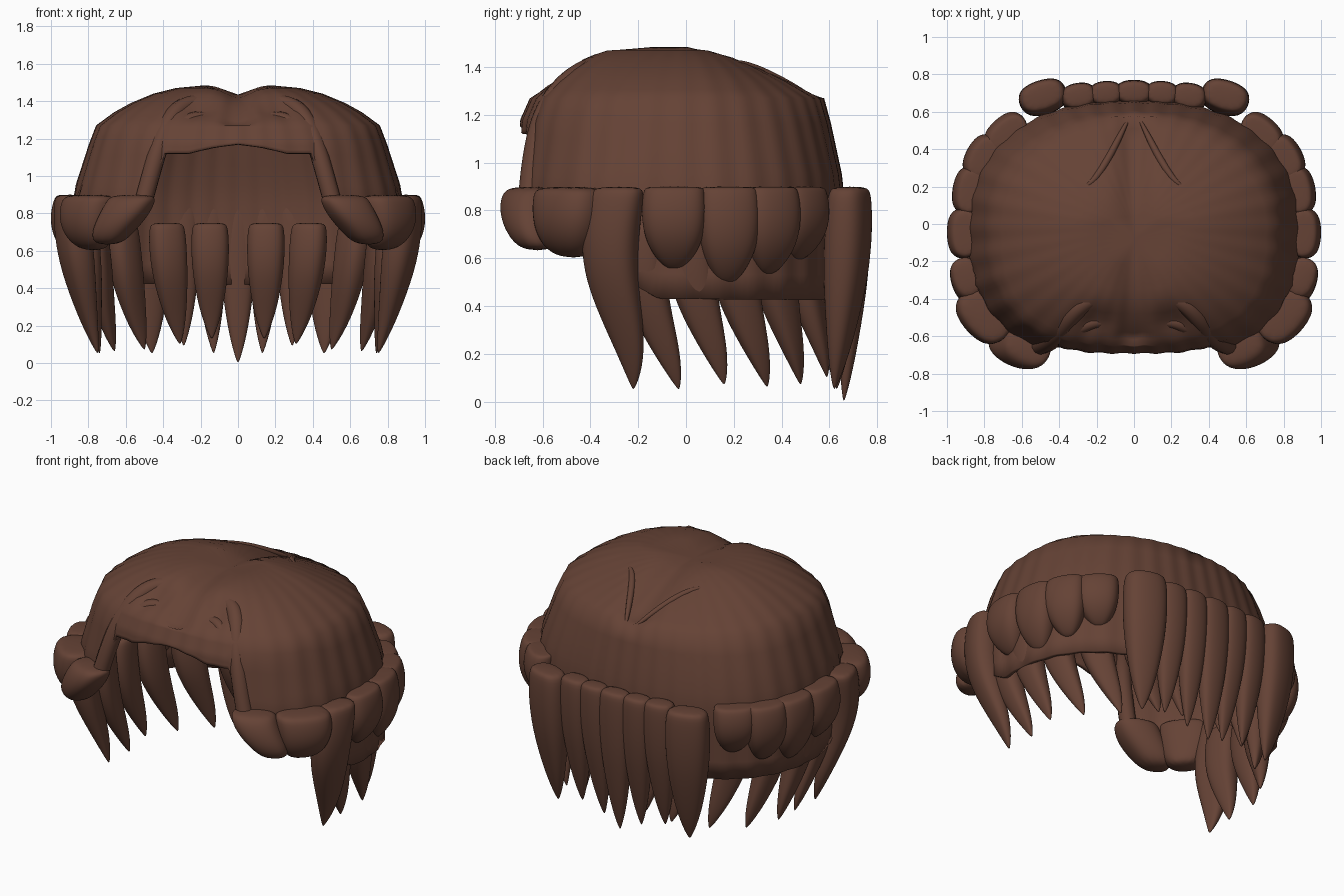
import bpy, bmesh, math
from mathutils import Vector

cube = bpy.data.objects.get("Cube")
if cube:
    bpy.data.objects.remove(cube, do_unlink=True)

BROWN = (0.13, 0.055, 0.036, 1)
hair = bpy.data.materials.new("brown_hair")
hair.use_nodes = True
hair.diffuse_color = BROWN
hair.node_tree.nodes["Principled BSDF"].inputs["Base Color"].default_value = BROWN
hair.node_tree.nodes["Principled BSDF"].inputs["Roughness"].default_value = 0.8


def finish(name, bm):
    bmesh.ops.recalc_face_normals(bm, faces=bm.faces)
    for f in bm.faces:
        f.smooth = True
    mesh = bpy.data.meshes.new(name)
    bm.to_mesh(mesh)
    bm.free()
    mesh.materials.append(hair)
    ob = bpy.data.objects.new(name, mesh)
    bpy.context.collection.objects.link(ob)
    return ob


def lerp_table(table, key):
    """Interpolate rows of (key, values...)."""
    for a, b in zip(table, table[1:]):
        if key <= b[0]:
            t = max(0, (key - a[0]) / (b[0] - a[0]))
            return [p + (q - p) * t for p, q in zip(a[1:], b[1:])]
    return list(table[-1][1:])


# Cap: height, half width, front depth, back depth, squareness of the back
RINGS = [(0.42, 0.89, 0.68, 0.68, 2.3), (0.9, 0.88, 0.70, 0.68, 2.35),
         (1.18, 0.79, 0.67, 0.62, 2.2), (1.27, 0.755, 0.63, 0.595, 2.1),
         (1.34, 0.66, 0.56, 0.46, 2.1), (1.39, 0.57, 0.50, 0.35, 2.1),
         (1.44, 0.45, 0.42, 0.23, 2.1), (1.47, 0.33, 0.33, 0.13, 2.1),
         (1.485, 0.18, 0.2, 0.06, 2)]
# Lower edge height by angle from the front, in degrees
HEM = [(0, 1.17), (12, 1.15), (22, 1.12), (32, 1.12), (37, 0.86),
       (66, 0.8), (76, 0.5), (84, 0.43), (180, 0.42)]
CENTRE_Y = -0.02
COLS = 216


def cap_point(ang, z):
    rx, front, back, square = lerp_table(RINGS, z)
    s, c = abs(math.sin(ang)), math.cos(ang)
    ry, n = (front, 2.7) if c > 0 else (back, square)
    r = ((s / rx) ** n + (abs(c) / ry) ** n) ** (-1 / n)
    r *= 1 + 0.005 * math.cos(36 * ang)
    x, y = r * math.sin(ang), CENTRE_Y - r * c
    # Parting valley, and a hollow under each front curl
    dip = 0.05 * math.exp(-(x / 0.09) ** 2) if z > 1.3 else 0
    dip += 0.04 * math.exp(-((abs(x) - 0.2) / 0.1) ** 2 - ((y + 0.52) / 0.07) ** 2)
    return Vector((x, y, z - dip))


bm = bmesh.new()
columns = []
for i in range(COLS):
    ang = 2 * math.pi * i / COLS
    deg = math.degrees(min(ang, 2 * math.pi - ang))
    hem = lerp_table(HEM, deg)[0]
    heights = [hem + (1.27 - hem) * k / 8 for k in range(9)]
    heights += [1.305, 1.34, 1.365, 1.39, 1.415, 1.44, 1.455, 1.47, 1.485]
    columns.append([bm.verts.new(cap_point(ang, z)) for z in heights])
apex = bm.verts.new((0, -0.08, 1.435))
for a, b in zip(columns, columns[1:] + columns[:1]):
    for k in range(len(a) - 1):
        bm.faces.new((a[k], b[k], b[k + 1], a[k + 1]))
    bm.faces.new((a[-1], b[-1], apex))
cap = finish("hair_cap", bm)
shell = cap.modifiers.new("thickness", 'SOLIDIFY')
shell.thickness = 0.025
shell.offset = -1


def power(v, p):
    return math.copysign(abs(v) ** p, v)


# Lock: stacked horizontal ovals (x, y, z, half width, half thickness)
def lock(name, rows, sides=12):
    bm = bmesh.new()
    rings = []
    for x, y, z, w, t in rows:
        # Face outward from the squarish plan of the cap
        out = Vector((power(x, 1.5) * 1.34, power(y, 1.5) * 2.5, 0)).normalized()
        along = Vector((-out.y, out.x, 0))
        turns = [2 * math.pi * k / sides for k in range(sides)]
        rings.append([bm.verts.new(Vector((x, y, z))
                      + along * w * 1.06 * power(math.cos(a), 0.8)
                      + out * t * 1.06 * power(math.sin(a), 0.8)) for a in turns])
    for a, b in zip(rings, rings[1:]):
        for k in range(sides):
            j = (k + 1) % sides
            bm.faces.new((a[k], a[j], b[j], b[k]))
    bm.faces.new(rings[0])
    bm.faces.new(rings[-1])
    ob = finish(name, bm)
    smooth = ob.modifiers.new("smooth", 'SUBSURF')
    smooth.levels = smooth.render_levels = 2


def pair(name, rows):
    lock("left_" + name, rows)
    lock("right_" + name, [(-r[0],) + tuple(r[1:]) for r in rows])


def short_lock(name, x, y, w, low, t=0.08):
    """Plump rounded lock that rolls under at its end."""
    drop = 0.9 - low
    shape = [(0, 0.85, 0.75, 0.98), (0.03, 0.97, 0.92, 0.99), (0.3, 1.03, 1.05, 1.005),
             (0.6, 0.95, 0.98, 1), (0.85, 0.62, 0.7, 0.97), (1.0, 0.2, 0.2, 0.95)]
    pair(name, [(x * k, y * k, 0.9 - drop * f, w * a, t * b) for f, a, b, k in shape])


def long_lock(name, root, tip, top, low, w, t, bow=0.0):
    """Tapering pointed lock from root to tip, bowed forward into an S."""
    shape = [(0, 0.75, 0.7), (0.03, 0.95, 0.9), (0.22, 1, 1), (0.42, 0.93, 0.95),
             (0.6, 0.78, 0.75), (0.78, 0.55, 0.5), (0.92, 0.27, 0.25), (1, 0.03, 0.03)]
    rows = []
    for f, a, b in shape:
        g = f ** 1.7
        x = root[0] + (tip[0] - root[0]) * g
        sway = math.sin(1.5 * math.pi * f) + f ** 3
        y = root[1] + (tip[1] - root[1]) * g - bow * sway
        rows.append((x, y, top + (low - top) * f, w * a, t * b))
    if abs(root[0]) < 0.01:
        lock(name, rows)
    else:
        pair(name, rows)


# Front curtains, sweeping back toward the ears
pair("front_curtain", [(0.56, -0.65, 0.9, 0.11, 0.07), (0.57, -0.66, 0.87, 0.13, 0.1),
                       (0.61, -0.66, 0.79, 0.13, 0.11), (0.67, -0.64, 0.7, 0.11, 0.1),
                       (0.7, -0.62, 0.63, 0.07, 0.06)])
pair("temple_curtain", [(0.79, -0.49, 0.9, 0.14, 0.09), (0.8, -0.49, 0.87, 0.16, 0.11),
                        (0.81, -0.49, 0.77, 0.16, 0.12), (0.8, -0.49, 0.67, 0.13, 0.1),
                        (0.77, -0.47, 0.6, 0.07, 0.06)])

# Rounded locks round the sides
short_lock("ear_lock", 0.915, -0.05, 0.13, 0.55)
short_lock("side_lock", 0.885, 0.18, 0.125, 0.49)
short_lock("rear_side_lock", 0.815, 0.36, 0.12, 0.53)
short_lock("rear_corner_lock", 0.685, 0.49, 0.12, 0.59)

# Long locks in front of the ears
long_lock("sideburn", (0.895, -0.28), (0.75, -0.22), 0.9, 0.05, 0.12, 0.09, 0.05)

# Inner locks hanging below the cap edge
for name, root, tip, low in [
        ("inner_ear_lock", (0.82, -0.18), (0.74, -0.03), 0.05),
        ("inner_side_lock", (0.83, 0.03), (0.76, 0.16), 0.07),
        ("inner_rear_side_lock", (0.77, 0.21), (0.66, 0.34), 0.06),
        ("inner_corner_lock", (0.62, 0.38), (0.5, 0.48), 0.07),
        ("inner_back_lock", (0.38, 0.5), (0.31, 0.59), 0.1),
        ("inner_nape_lock", (0.15, 0.55), (0.14, 0.6), 0.13)]:
    long_lock(name, root, tip, 0.75, low, 0.1, 0.075, 0.025)

# Straight pointed locks down the back
long_lock("back_centre_lock", (0, 0.705), (0, 0.66), 0.9, 0.0, 0.1, 0.07)
long_lock("back_inner_lock", (0.15, 0.7), (0.13, 0.63), 0.9, 0.05, 0.09, 0.07)
long_lock("back_middle_lock", (0.295, 0.685), (0.29, 0.62), 0.9, 0.09, 0.095, 0.075)
long_lock("back_outer_lock", (0.49, 0.685), (0.46, 0.62), 0.9, 0.05, 0.13, 0.09)


# Rolled strands: curling parting edges and raised creases on the crown
def strand(name, points, radius):
    for side, sx in (("left_", 1), ("right_", -1)):
        curve = bpy.data.curves.new(side + name, 'CURVE')
        curve.dimensions = '3D'
        curve.bevel_depth = radius
        curve.bevel_resolution = 3
        curve.use_fill_caps = True
        spline = curve.splines.new('NURBS')
        spline.points.add(len(points) - 1)
        for p, (x, y, z, r) in zip(spline.points, points):
            p.co = (x * sx, y, z, 1)
            p.radius = r
        spline.use_endpoint_u = True
        spline.order_u = 4
        spline.resolution_u = 8
        curve.materials.append(hair)
        ob = bpy.data.objects.new(side + name, curve)
        bpy.context.collection.objects.link(ob)
        bpy.ops.object.select_all(action='DESELECT')
        ob.select_set(True)
        bpy.context.view_layer.objects.active = ob
        bpy.ops.object.convert(target='MESH')
        bpy.ops.object.shade_smooth()


strand("parting_roll", [(0.13, -0.48, 1.34, 0.2), (0.15, -0.37, 1.4, 0.7),
                        (0.29, -0.42, 1.4, 1), (0.39, -0.57, 1.27, 1),
                        (0.44, -0.63, 1.1, 1), (0.5, -0.65, 0.88, 1)], 0.05)
strand("fringe_curl", [(0.08, -0.55, 1.27, 0.2), (0.16, -0.51, 1.32, 0.8),
                       (0.26, -0.53, 1.32, 1), (0.35, -0.6, 1.23, 0.8),
                       (0.4, -0.62, 1.15, 0.3)], 0.04)
strand("crown_crease", [(0.27, 0.2, 1.415, 0.2), (0.2, 0.21, 1.43, 1),
                        (0.11, 0.4, 1.35, 1), (0.03, 0.56, 1.25, 0.3)], 0.025)
